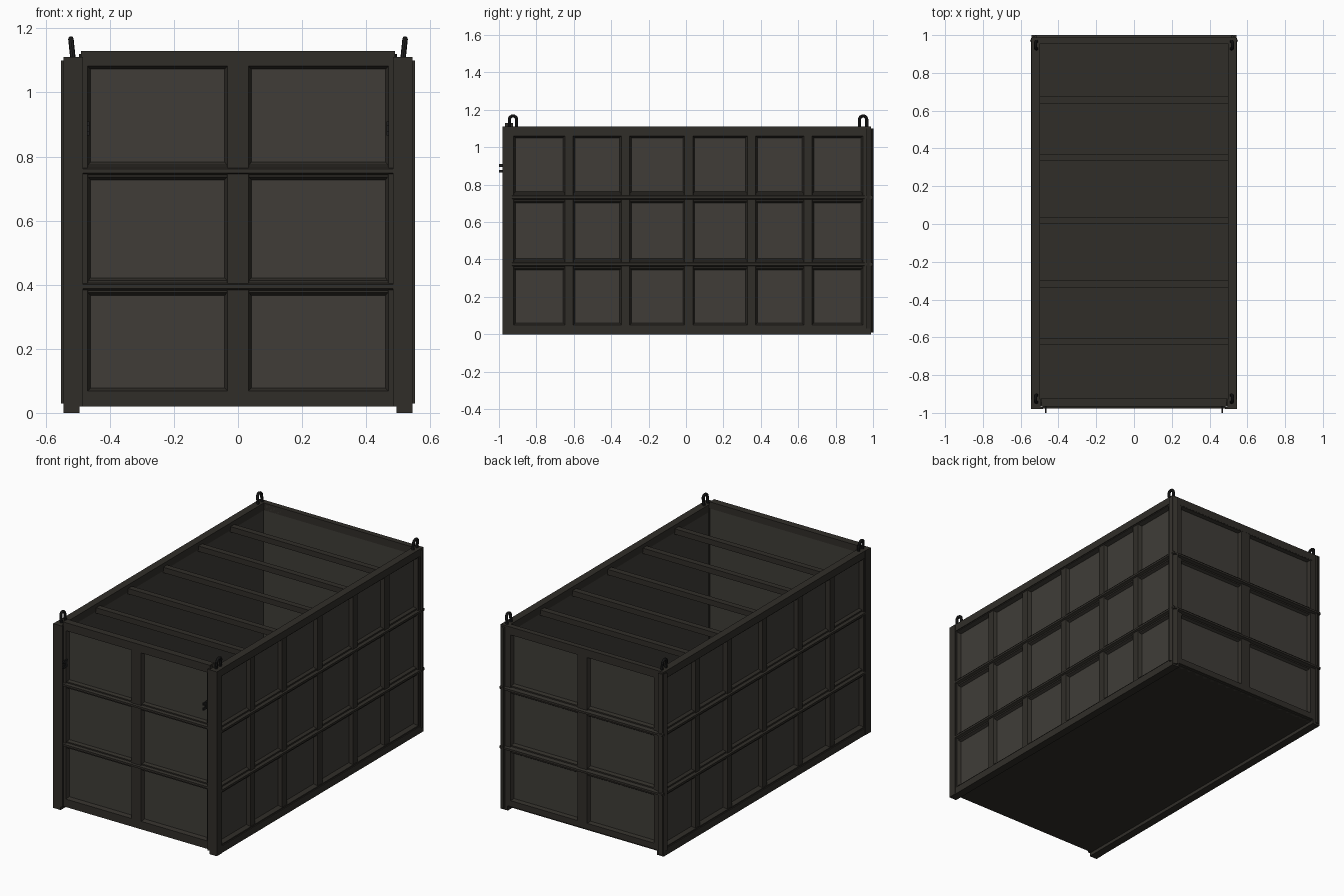
import bpy, bmesh, math
from mathutils import Vector as V

if "Cube" in bpy.data.objects:
    bpy.data.objects.remove(bpy.data.objects["Cube"])


def material(name, rgb):
    m = bpy.data.materials.new(name)
    m.diffuse_color = (*rgb, 1)
    m.use_nodes = True
    m.node_tree.nodes["Principled BSDF"].inputs["Base Color"].default_value = m.diffuse_color
    return m


FRAME = material("frame_steel", (0.030, 0.027, 0.022))
SHEET = material("sheet_steel", (0.050, 0.046, 0.039))
DARK = material("dark_steel", (0.014, 0.014, 0.014))


def mesh_object(name, bm, mat):
    bmesh.ops.recalc_face_normals(bm, faces=bm.faces)
    me = bpy.data.meshes.new(name)
    bm.to_mesh(me)
    bm.free()
    ob = bpy.data.objects.new(name, me)
    me.materials.append(mat)
    bpy.context.collection.objects.link(ob)
    return ob


def box(name, lo, hi, mat=FRAME):
    lo, hi = V(lo), V(hi)
    bm = bmesh.new()
    bmesh.ops.create_cube(bm, size=1)
    for v in bm.verts:
        v.co = V((lo[i] + (v.co[i] + 0.5) * (hi[i] - lo[i]) for i in range(3)))
    return mesh_object(name, bm, mat)


def bar(name, p, q, normal, base, top, height, mat=FRAME):
    """Trapezoid bar from p to q, rising along normal."""
    p, q, n = V(p), V(q), V(normal)
    s = (q - p).normalized().cross(n)
    bm = bmesh.new()
    ends = [[bm.verts.new(e + s * w + n * h) for w, h in
             ((-base / 2, 0), (base / 2, 0), (top / 2, height), (-top / 2, height))]
            for e in (p, q)]
    a, b = ends
    bm.faces.new(a)
    bm.faces.new(b)
    for i in range(4):
        j = (i + 1) % 4
        bm.faces.new((a[i], a[j], b[j], b[i]))
    return mesh_object(name, bm, mat)


def mbox(name, x0, x1, y, z, mat=FRAME):
    """Pair of boxes mirrored across x = 0."""
    for s, side in ((1, "right"), (-1, "left")):
        a, b = sorted((s * x0, s * x1))
        box(f"{name}_{side}", (a, y[0], z[0]), (b, y[1], z[1]), mat)


STILES = (-0.625, -0.323, 0.015, 0.35, 0.652)
RIBS = (0.374, 0.732)

# floor
box("floor", (-0.51, -0.93, 0.02), (0.51, 0.98, 0.035))

# side walls: sheet, rails, corner posts
mbox("side_sheet", 0.50, 0.515, (-0.97, 0.98), (0.02, 1.10), SHEET)
mbox("bottom_rail", 0.495, 0.543, (-0.97, 0.985), (0.0, 0.042))
mbox("top_rail", 0.497, 0.543, (-0.97, 0.985), (1.066, 1.11))
mbox("front_post", 0.495, 0.545, (-0.98, -0.93), (0.0, 1.11))
mbox("front_post_lip", 0.483, 0.50, (-0.98, -0.97), (0.02, 1.11))
mbox("back_post", 0.497, 0.543, (0.955, 0.988), (0.0, 1.11))
for s, side in ((1, "right"), (-1, "left")):
    n, x = (s, 0, 0), s * 0.514
    for i, y in enumerate(STILES):
        bar(f"side_stile_{side}_{i}", (x, y, 0.03), (x, y, 1.08), n, 0.064, 0.044, 0.022)
    # stiles and rails with sloped inner edges
    for nm, y in (("front", -0.945), ("back", 0.968)):
        bar(f"side_end_stile_{side}_{nm}", (x, y, 0.01), (x, y, 1.1), n, 0.068, 0.044, 0.024)
    for nm, z in (("bottom", 0.032), ("top", 1.078)):
        bar(f"side_rail_slope_{side}_{nm}", (x, -0.96, z), (x, 0.98, z), n, 0.056, 0.034, 0.024)
    for i, z in enumerate(RIBS):
        bar(f"side_rib_backing_{side}_{i}", (x, -0.95, z), (x, 0.985, z), n, 0.064, 0.044, 0.016)
        bar(f"side_rib_{side}_{i}", (x, -0.95, z), (x, 0.985, z), n, 0.042, 0.012, 0.031)

# back wall
box("back_sheet", (-0.51, 0.955, 0.02), (0.51, 0.967, 1.10), SHEET)
box("back_top_rail", (-0.52, 0.955, 1.066), (0.52, 0.988, 1.11))
n, y = (0, 1, 0), 0.966
for i, x in enumerate((-0.51, 0, 0.51)):
    bar(f"back_stile_{i}", (x, y, 0.03), (x, y, 1.1), n, 0.084, 0.064, 0.021)
for nm, z in (("bottom", 0.046), ("top", 1.08)):
    bar(f"back_rail_{nm}", (-0.53, y, z), (0.53, y, z), n, 0.052, 0.036, 0.021)
for i, z in enumerate(RIBS):
    bar(f"back_rib_backing_{i}", (-0.53, y, z), (0.53, y, z), n, 0.064, 0.044, 0.016)
    bar(f"back_rib_{i}", (-0.543, y, z), (0.543, y, z), n, 0.042, 0.012, 0.034)

# front door, set back between the posts
box("door_sheet", (-0.49, -0.947, 0.03), (0.49, -0.93, 1.12), SHEET)
box("door_top_rail", (-0.49, -0.967, 1.09), (0.49, -0.925, 1.13))
box("door_bottom_rail", (-0.495, -0.967, 0.02), (0.495, -0.925, 0.058))
n, y = (0, -1, 0), -0.946
for i, (x, w) in enumerate(((-0.478, 0.036), (0, 0.084), (0.478, 0.036))):
    bar(f"door_stile_{i}", (x, y, 0.03), (x, y, 1.12), n, w, w - 0.02, 0.021)
for nm, z in (("bottom", 0.052), ("top", 1.098)):
    bar(f"door_rail_{nm}", (-0.49, y, z), (0.49, y, z), n, 0.052, 0.032, 0.021)
for i, z in enumerate((0.394, 0.755)):
    bar(f"door_rib_backing_{i}", (-0.485, y, z), (0.485, y, z), n, 0.056, 0.038, 0.016)
    bar(f"door_rib_{i}", (-0.485, y, z), (0.485, y, z), n, 0.036, 0.012, 0.031)

# door catches
for i, z in enumerate((0.872, 0.902)):
    mbox(f"door_catch_prong_{i}", 0.463, 0.472, (-1.0, -0.955), (z - 0.007, z + 0.007), DARK)
mbox("door_catch_plate", 0.463, 0.472, (-0.982, -0.96), (0.868, 0.906), DARK)

# cross bars under the open top
for i, y in enumerate((-0.622, -0.318, 0.017, 0.352, 0.657)):
    box(f"cross_bar_{i}", (-0.502, y - 0.018, 1.055), (0.502, y + 0.018, 1.088))


# lifting rings leaning slightly outward
def lifting_ring(name, side, y):
    path = [(-0.019, 0)] + [(-0.019 * math.cos(t * math.pi / 8), 0.042 + 0.017 * math.sin(t * math.pi / 8))
                            for t in range(9)] + [(0.019, 0)]
    cu = bpy.data.curves.new(name, "CURVE")
    cu.dimensions = "3D"
    cu.bevel_depth = 0.0085
    cu.bevel_resolution = 2
    cu.use_fill_caps = True
    sp = cu.splines.new("POLY")
    sp.points.add(len(path) - 1)
    for pt, (dy, dz) in zip(sp.points, path):
        pt.co = (side * (0.515 + dz * 0.11), y + dy, 1.105 + dz * 1.05, 1)
    cu.materials.append(DARK)
    ob = bpy.data.objects.new(name, cu)
    bpy.context.collection.objects.link(ob)
    bpy.ops.object.select_all(action="DESELECT")
    ob.select_set(True)
    bpy.context.view_layer.objects.active = ob
    bpy.ops.object.convert(target="MESH")
    bpy.ops.object.shade_smooth_by_angle()


for s, side in ((1, "right"), (-1, "left")):
    lifting_ring(f"lifting_ring_front_{side}", s, -0.925)
    lifting_ring(f"lifting_ring_back_{side}", s, 0.947)
